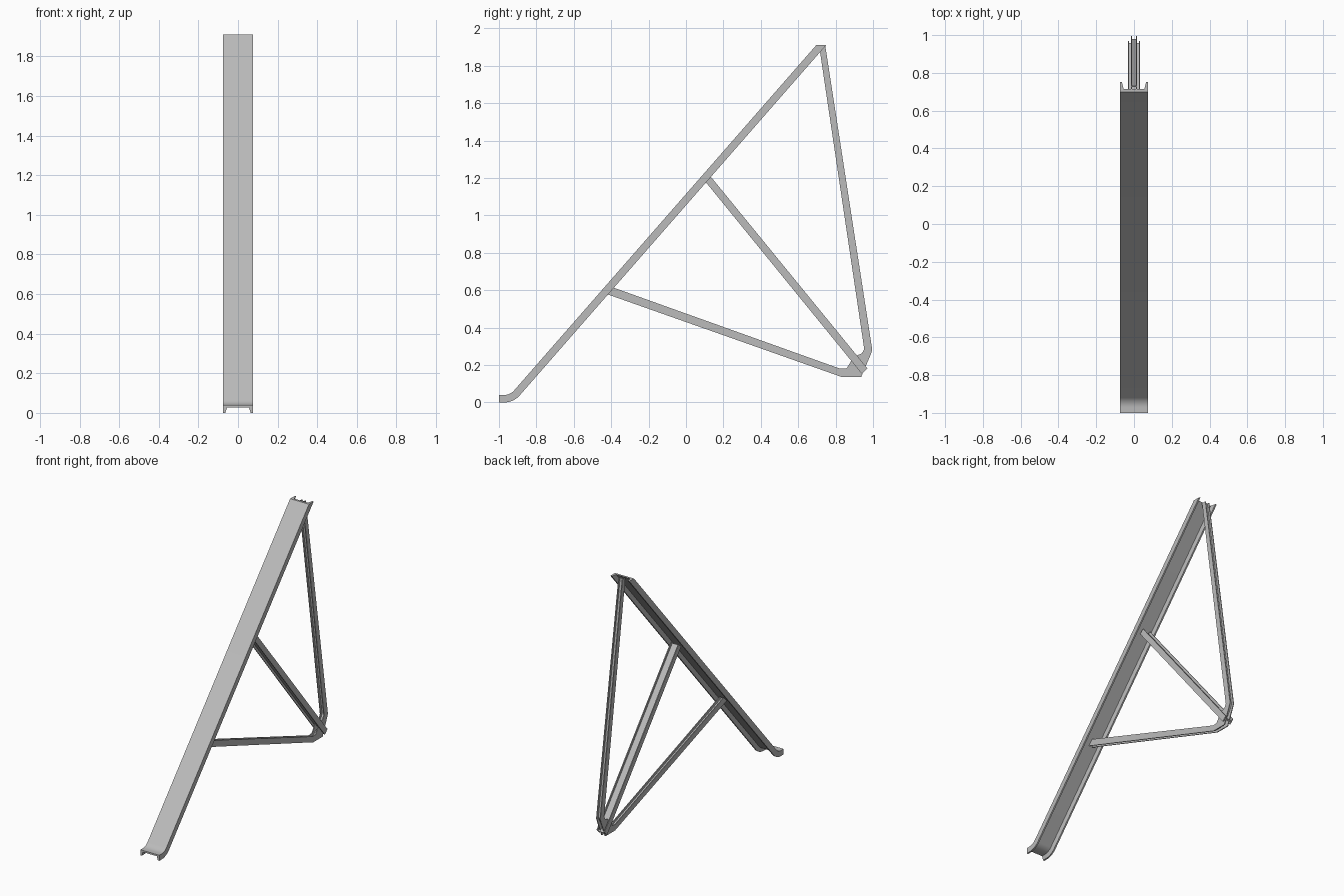
import bpy, bmesh, math

cube = bpy.data.objects.get("Cube")
if cube:
    bpy.data.objects.remove(cube)

steel = bpy.data.materials.new("grey steel")
steel.use_nodes = True
GREY = (0.5, 0.5, 0.5, 1)
steel.diffuse_color = GREY
steel.node_tree.nodes["Principled BSDF"].inputs["Base Color"].default_value = GREY


def sweep(name, stations, section):
    """Carry a section of (x, depth) points along pairs of near and far edge points (y, z)."""
    bm = bmesh.new()
    rings = []
    for (y0, z0), (y1, z1) in stations:
        rings.append([bm.verts.new((x, y0 + (y1 - y0) * d, z0 + (z1 - z0) * d))
                      for x, d in section])
    n = len(section)
    for a, b in zip(rings, rings[1:]):
        for i in range(n):
            j = (i + 1) % n
            bm.faces.new((a[i], a[j], b[j], b[i]))
    bm.faces.new(rings[0])
    bm.faces.new(rings[-1][::-1])
    bmesh.ops.recalc_face_normals(bm, faces=bm.faces)
    mesh = bpy.data.meshes.new(name)
    bm.to_mesh(mesh)
    bm.free()
    mesh.materials.append(steel)
    obj = bpy.data.objects.new(name, mesh)
    bpy.context.collection.objects.link(obj)
    bpy.context.view_layer.objects.active = obj
    obj.select_set(True)
    bpy.ops.object.shade_smooth_by_angle(angle=math.radians(20))
    obj.select_set(False)


def mirrored(half):
    """Close a half section across x = 0."""
    return half + [(-x, d) for x, d in reversed(half)]


def h_section(w, t):
    """Two side plates joined by a middle web."""
    return mirrored([(w - t, 0.4), (w - t, 0), (w, 0), (w, 1), (w - t, 1), (w - t, 0.6)])


# Sloping channel beam with a curved foot
channel = mirrored([(0.075, 0), (0.075, 1), (0.064, 1), (0.055, 0.3)])
slope = math.atan(1.143)
radius, depth = 0.07, 0.04
cy, cz = -0.94 - radius * math.tan(slope / 2), depth + radius
beam = [((-1, depth), (-1, 0))]
for i in range(9):
    a = slope * i / 8
    s, c = math.sin(a), math.cos(a)
    beam.append(((cy + radius * s, cz - radius * c),
                 (cy + (radius + depth) * s, cz - (radius + depth) * c)))
beam.append(((0.698, 1.912), (0.751, 1.912)))
sweep("sloping_beam", beam, channel)

# Bent rear brace: lower strut, rounded corner and upright strut in one piece
brace = [
    ((-0.405, 0.62), (-0.44, 0.585)),
    ((0.825, 0.18), (0.83, 0.137)),
    ((0.86, 0.183), (0.875, 0.137)),
    ((0.885, 0.225), (0.937, 0.137)),
    ((0.91, 0.25), (0.955, 0.18)),
    ((0.94, 0.262), (0.985, 0.25)),
    ((0.953, 0.285), (0.996, 0.28)),
    ((0.712, 1.905), (0.745, 1.905)),
]
sweep("bent_brace", brace, h_section(0.017, 0.006))

# Wider diagonal strut that clasps the corner of the brace
sweep("middle_strut", [((0.13, 1.21), (0.1, 1.185)), ((0.97, 0.182), (0.94, 0.153))],
      h_section(0.032, 0.006))
